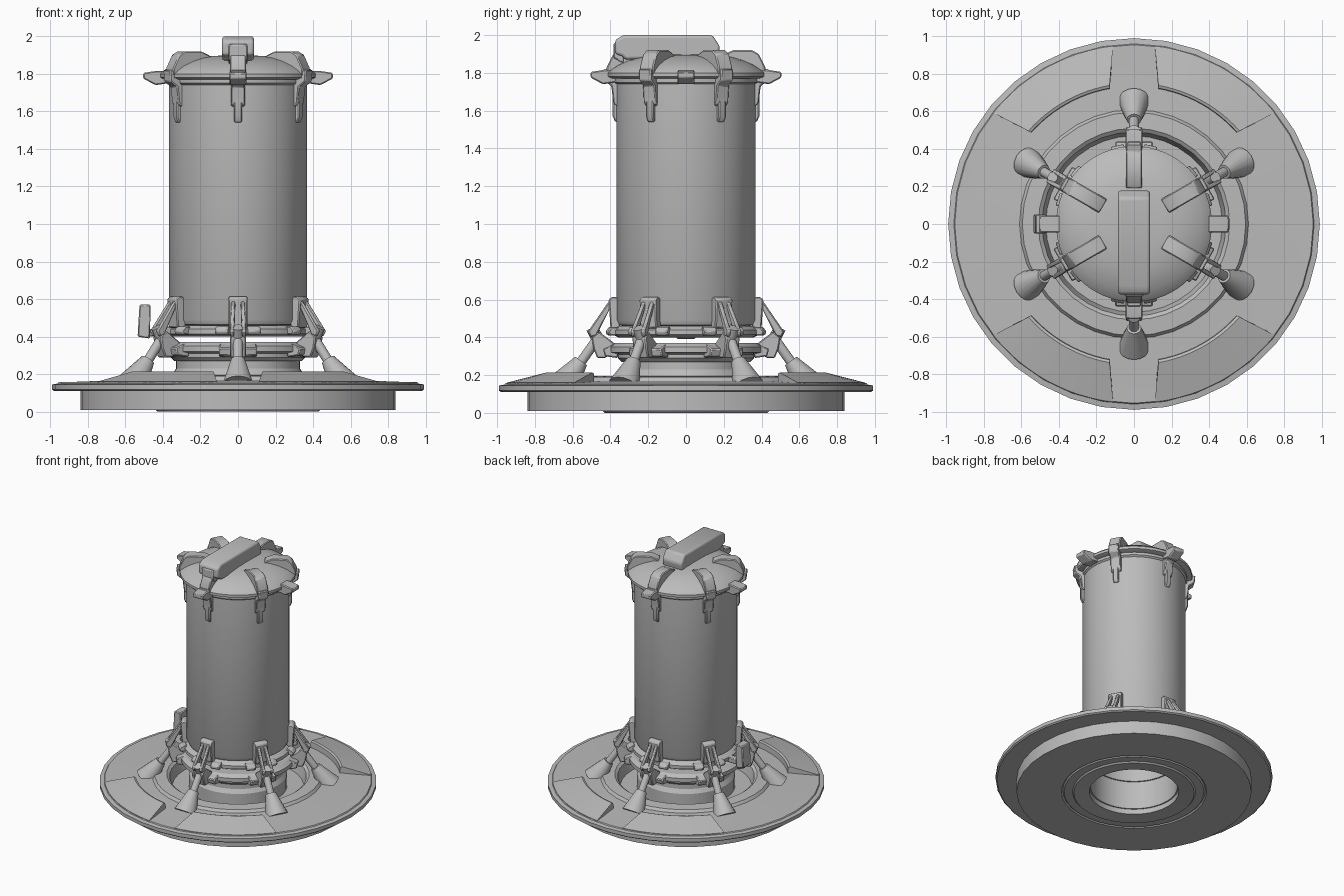
import bpy
import bmesh
from math import sin, cos, radians, pi
from mathutils import Vector, Matrix

cube = bpy.data.objects.get("Cube")
if cube:
    bpy.data.objects.remove(cube)

grey = bpy.data.materials.new("plain grey")
grey.use_nodes = True
COLOUR = (0.5, 0.5, 0.5, 1)
grey.diffuse_color = COLOUR
grey.node_tree.nodes["Principled BSDF"].inputs["Base Color"].default_value = COLOUR


def finish(name, bm, bevel=0.0, segments=1):
    bmesh.ops.recalc_face_normals(bm, faces=bm.faces)
    mesh = bpy.data.meshes.new(name)
    bm.to_mesh(mesh)
    bm.free()
    mesh.materials.append(grey)
    obj = bpy.data.objects.new(name, mesh)
    bpy.context.collection.objects.link(obj)
    if bevel:
        mod = obj.modifiers.new("bevel", "BEVEL")
        mod.width, mod.segments = bevel, segments
    bpy.ops.object.select_all(action="DESELECT")
    obj.select_set(True)
    bpy.context.view_layer.objects.active = obj
    bpy.ops.object.shade_smooth_by_angle(angle=radians(30))
    return obj


def lathe(name, profile, sides, closed=True):
    """Spin an (r, z) profile; closed makes a ring, open ends on the axis."""
    bm = bmesh.new()
    verts = [bm.verts.new((r, 0, z)) for r, z in profile]
    edges = [bm.edges.new(pair) for pair in zip(verts, verts[1:])]
    if closed:
        edges.append(bm.edges.new((verts[-1], verts[0])))
    bmesh.ops.spin(bm, geom=verts + edges, cent=(0, 0, 0), axis=(0, 0, 1),
                   angle=2 * pi, steps=sides, use_merge=True)
    bmesh.ops.remove_doubles(bm, verts=bm.verts, dist=0.0005)
    return finish(name, bm)


def slab(name, outline, width, angle, bevel=0.006, segments=1):
    """Extrude an (r, z) outline sideways and turn it about the axis."""
    bm = bmesh.new()
    face = bm.faces.new([bm.verts.new((r, -width / 2, z)) for r, z in outline])
    new = bmesh.ops.extrude_face_region(bm, geom=[face])["geom"]
    bmesh.ops.translate(bm, vec=(0, width, 0),
                        verts=[v for v in new if isinstance(v, bmesh.types.BMVert)])
    bm.transform(Matrix.Rotation(radians(angle), 4, "Z"))
    return finish(name, bm, bevel, segments)


def rod(name, start, end, r1, r2, angle, sides=16):
    """Tapered rod between two (r, z) points in a radial plane."""
    a, b = Vector((start[0], 0, start[1])), Vector((end[0], 0, end[1]))
    axis = b - a
    bm = bmesh.new()
    bmesh.ops.create_cone(bm, cap_ends=True, segments=sides, radius1=r1,
                          radius2=r2, depth=axis.length)
    turn = Vector((0, 0, 1)).rotation_difference(axis).to_matrix().to_4x4()
    bm.transform(Matrix.Rotation(radians(angle), 4, "Z")
                 @ Matrix.Translation((a + b) / 2) @ turn)
    return finish(name, bm)


def wedge_pad(name, mirror_x, mirror_y):
    """Raised sector of the base, tall inside and fading at the rim."""
    rows = [(0.73, 0.12, 41.8, 79.8), (0.735, 0.208, 41.6, 79.9),
            (0.75, 0.214, 41.4, 80.0), (0.955, 0.16, 38.3, 83.3), (0.955, 0.12, 38.3, 83.3)]
    steps = 12
    bm = bmesh.new()
    grid = []
    for r, z, lo, hi in rows:
        angles = [radians(lo + (hi - lo) * i / steps) for i in range(steps + 1)]
        grid.append([bm.verts.new((mirror_x * r * cos(t), mirror_y * r * sin(t), z))
                     for t in angles])
    for j, row in enumerate(grid):
        after = grid[(j + 1) % len(grid)]
        for i in range(steps):
            bm.faces.new((row[i], row[i + 1], after[i + 1], after[i]))
    bm.faces.new([row[0] for row in grid])
    bm.faces.new([row[-1] for row in grid])
    finish(name, bm)


# Base disc with lip, inner ring step and open centre
lathe("base_disc", [(0.32, 0.01), (0.43, 0.0), (0.44, 0.01), (0.5, 0.01), (0.51, 0.02),
                    (0.52, 0.01), (0.84, 0.01), (0.84, 0.11), (0.98, 0.11), (0.99, 0.118),
                    (0.99, 0.145), (0.96, 0.15), (0.955, 0.157), (0.84, 0.16), (0.61, 0.17),
                    (0.595, 0.19), (0.51, 0.195), (0.49, 0.18), (0.47, 0.1), (0.32, 0.1)], 36)
for mx in (1, -1):
    for my in (1, -1):
        side = ("left" if mx > 0 else "right") + ("_back" if my > 0 else "_front")
        wedge_pad("base_pad_" + side, mx, my)

# Neck and collar under the canister
lathe("neck", [(0.31, 0.05), (0.35, 0.05), (0.35, 0.2), (0.33, 0.23), (0.33, 0.3), (0.31, 0.3)], 48)
lathe("lower_collar", [(0.3, 0.27), (0.34, 0.27), (0.36, 0.29), (0.36, 0.31), (0.41, 0.32),
                       (0.41, 0.35), (0.38, 0.37), (0.3, 0.37)], 48)
lathe("upper_collar", [(0.3, 0.4), (0.36, 0.4), (0.39, 0.415), (0.39, 0.44),
                       (0.36, 0.46), (0.3, 0.46)], 48)

# Canister body and lid
lathe("canister_body", [(0, 0.41), (0.33, 0.41), (0.335, 0.46), (0.355, 0.465), (0.368, 0.49),
                        (0.368, 1.74), (0.38, 1.75), (0.38, 1.78), (0, 1.78)], 64, False)
lathe("lid", [(0, 1.77), (0.39, 1.77), (0.415, 1.78), (0.415, 1.8), (0.4, 1.815), (0.36, 1.842),
              (0.3, 1.868), (0.24, 1.885), (0.15, 1.895), (0, 1.9)], 64, False)
slab("lid_handle", [(-0.17, 1.88), (-0.18, 1.94), (-0.14, 2.0), (0.33, 2.0), (0.375, 1.975),
                    (0.375, 1.9), (0.34, 1.89), (0.32, 1.87)], 0.17, -90, 0.015, 3)
slab("handle_latch", [(0.33, 1.85), (0.385, 1.88), (0.385, 1.955), (0.33, 1.97)], 0.1, -90)

# Six repeated legs, clamps, lid ribs and clips
for n in range(6):
    a = 30 + 60 * n
    tag = "_" + str(n + 1)
    rod("leg_foot" + tag, (0.655, 0.14), (0.555, 0.275), 0.085, 0.038, a)
    rod("leg_strut" + tag, (0.57, 0.25), (0.46, 0.405), 0.026, 0.026, a)
    slab("leg_bracket" + tag, [(0.38, 0.32), (0.43, 0.29), (0.47, 0.29), (0.49, 0.34),
                               (0.5, 0.4), (0.46, 0.43), (0.38, 0.37)], 0.085, a)
    rod("leg_pivot" + tag, (0.455, 0.37), (0.5, 0.45), 0.035, 0.03, a)
    for offset in (-6, 6):
        slab("leg_arm" + tag, [(0.385, 0.59), (0.41, 0.59), (0.52, 0.43), (0.505, 0.4),
                               (0.475, 0.41)], 0.022, a + offset * 0.6)
    slab("body_clamp" + tag, [(0.35, 0.44), (0.4, 0.45), (0.405, 0.53), (0.41, 0.6),
                              (0.39, 0.615), (0.35, 0.61)], 0.1, a)
    for end in (-12, 12):
        slab("collar_block" + tag, [(0.37, 0.41), (0.42, 0.41), (0.43, 0.43), (0.41, 0.455),
                                    (0.37, 0.455)], 0.07, a + end)
    slab("collar_plate" + tag, [(0.36, 0.29), (0.43, 0.3), (0.44, 0.34), (0.36, 0.37)], 0.2, a)
    slab("lid_rib" + tag, [(0.19, 1.86), (0.19, 1.895), (0.25, 1.92), (0.35, 1.92), (0.385, 1.9),
                           (0.42, 1.83), (0.42, 1.79), (0.36, 1.8)], 0.085, a)
    slab("lid_clip" + tag, [(0.36, 1.62), (0.385, 1.64), (0.395, 1.73), (0.435, 1.76),
                            (0.44, 1.82), (0.36, 1.82)], 0.075, a)
    slab("clip_tongue" + tag, [(0.35, 1.54), (0.375, 1.54), (0.388, 1.57), (0.388, 1.7),
                               (0.35, 1.7)], 0.042, a)

# Four lid tabs
for n, side in enumerate(("left", "back", "right", "front")):
    slab("lid_tab_" + side, [(0.37, 1.75), (0.44, 1.74), (0.505, 1.775), (0.505, 1.805),
                             (0.44, 1.815), (0.37, 1.815)], 0.09, 90 * n)

# Side control box on its bracket
slab("control_box", [(0.47, 0.39), (0.535, 0.4), (0.525, 0.57), (0.465, 0.57)], 0.1, 180)
slab("control_box_arm", [(0.37, 0.4), (0.49, 0.4), (0.49, 0.44), (0.37, 0.44)], 0.05, 180)
